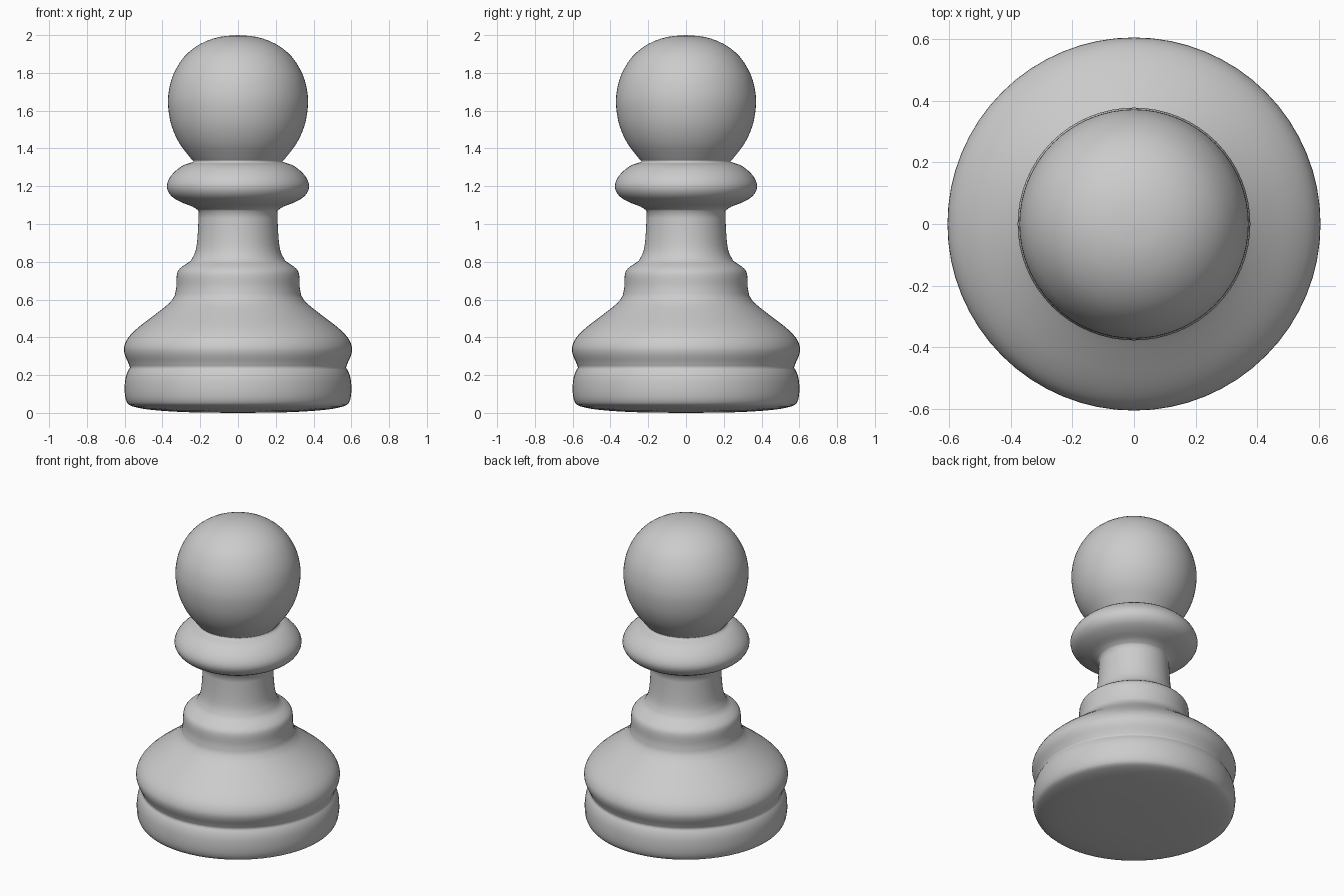
import bpy
import math
from mathutils import Vector

cube = bpy.data.objects.get("Cube")
if cube:
    bpy.data.objects.remove(cube)

grey = bpy.data.materials.new("light grey")
grey.use_nodes = True
colour = (0.6, 0.6, 0.6, 1)
grey.diffuse_color = colour
grey.node_tree.nodes["Principled BSDF"].inputs["Base Color"].default_value = colour


def smooth_path(points, steps=3):
    """Run a smooth curve through the (radius, height) points."""
    pts = [Vector((r, 0, z)) for r, z in points]
    pts = [2 * pts[0] - pts[1]] + pts + [2 * pts[-1] - pts[-2]]
    path = []
    for a, b, c, d in zip(pts, pts[1:], pts[2:], pts[3:]):
        for i in range(steps):
            t = i / steps
            path.append(0.5 * (2 * b + (c - a) * t + (2 * a - 5 * b + 4 * c - d) * t ** 2
                               + (3 * b - a - 3 * c + d) * t ** 3))
    return path + [pts[-2]]


def turned(name, sections, sides=64):
    """Turn joined curve sections around the z axis."""
    path = []
    for section in sections:
        path += smooth_path(section)[1 if path else 0:]
    ring = path[1:-1]
    verts = [path[0], path[-1]]
    for p in ring:
        for s in range(sides):
            a = 2 * math.pi * s / sides
            verts.append((p.x * math.cos(a), p.x * math.sin(a), p.z))
    faces = []
    last = 2 + (len(ring) - 1) * sides
    for s in range(sides):
        n = (s + 1) % sides
        faces.append((0, 2 + n, 2 + s))
        faces.append((1, last + s, last + n))
        for k in range(len(ring) - 1):
            lo = 2 + k * sides
            faces.append((lo + s, lo + n, lo + sides + n, lo + sides + s))
    mesh = bpy.data.meshes.new(name)
    mesh.from_pydata(verts, [], faces)
    mesh.materials.append(grey)
    mesh.shade_smooth()
    obj = bpy.data.objects.new(name, mesh)
    bpy.context.collection.objects.link(obj)
    return obj


# Outline sections, from the underside to the crown
foot = [(0, 0), (0.25, 0.003), (0.45, 0.015), (0.56, 0.035), (0.59, 0.06),
        (0.6, 0.11), (0.598, 0.17), (0.588, 0.21), (0.572, 0.24)]
bell = [(0.572, 0.24), (0.583, 0.27), (0.6, 0.31), (0.603, 0.35), (0.58, 0.4),
        (0.525, 0.455), (0.44, 0.52), (0.365, 0.58), (0.335, 0.62)]
step = [(0.335, 0.62), (0.326, 0.67), (0.324, 0.73), (0.307, 0.765), (0.25, 0.805)]
stem = [(0.25, 0.805), (0.224, 0.86), (0.213, 0.95), (0.208, 1.07)]
collar = [(0.208, 1.07), (0.24, 1.092), (0.3, 1.115), (0.355, 1.15), (0.377, 1.2),
          (0.355, 1.255), (0.3, 1.305), (0.235, 1.33)]
head = [(0.235, 1.33), (0.26, 1.36), (0.312, 1.43), (0.352, 1.52), (0.37, 1.62),
        (0.367, 1.7), (0.343, 1.79), (0.285, 1.885), (0.2, 1.953), (0.1, 1.99), (0, 2)]

turned("pawn", [foot, bell, step, stem, collar, head])
